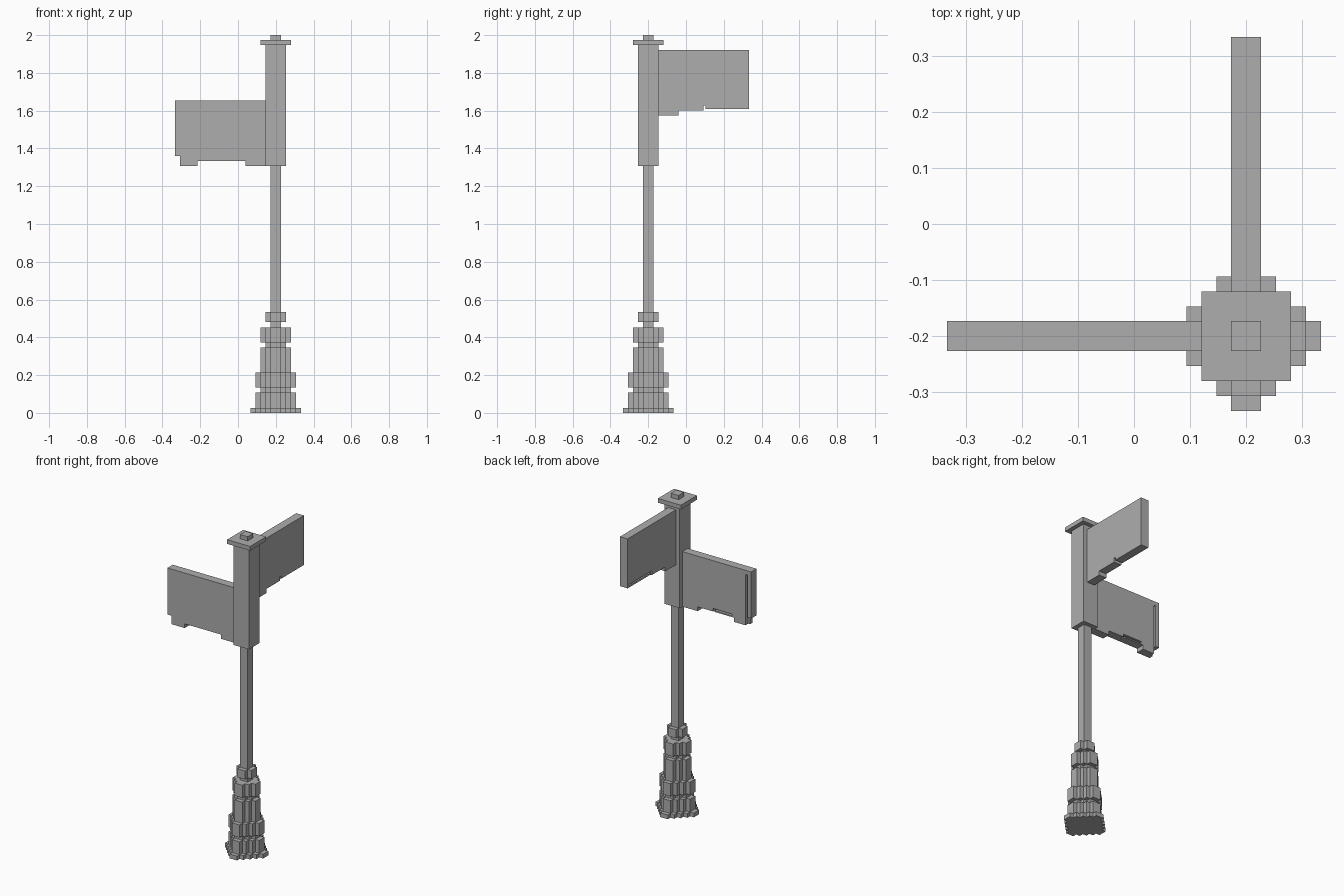
import bpy, bmesh
from mathutils import Vector

U = 2 / 75                              # one building block
AXIS = Vector((7.5, -7.5, 0))           # post position, in blocks
UP = Vector((0, 0, 1))

cube = bpy.data.objects.get("Cube")
if cube:
    bpy.data.objects.remove(cube)

grey = bpy.data.materials.new("plain_grey")
grey.use_nodes = True
grey.diffuse_color = (0.42, 0.42, 0.42, 1)
grey.node_tree.nodes["Principled BSDF"].inputs["Base Color"].default_value = grey.diffuse_color


def prism(name, outline, a, b, normal, start, end):
    """Extrude an outline, drawn on axes a and b, along normal."""
    bm = bmesh.new()
    verts = [bm.verts.new((AXIS + a * p + b * q + normal * start) * U) for p, q in outline]
    face = bm.faces.new(verts)
    new = bmesh.ops.extrude_face_region(bm, geom=[face])["geom"]
    bmesh.ops.translate(bm, vec=normal * (end - start) * U,
                        verts=[v for v in new if isinstance(v, bmesh.types.BMVert)])
    bmesh.ops.recalc_face_normals(bm, faces=bm.faces[:])
    mesh = bpy.data.meshes.new(name)
    bm.to_mesh(mesh)
    bm.free()
    mesh.materials.append(grey)
    obj = bpy.data.objects.new(name, mesh)
    bpy.context.collection.objects.link(obj)
    return obj


def diamond(r):
    """Stepped diamond plan, one block per step."""
    quarter = [(r, 1)]
    for i in range(1, r):
        quarter += [(r - i, i), (r - i, i + 1)]
    points = []
    for _ in range(4):
        points += quarter
        quarter = [(-y, x) for x, y in quarter]
    return points


def square(r):
    return [(r, r), (-r, r), (-r, -r), (r, -r)]


X, Y = Vector((1, 0, 0)), Vector((0, 1, 0))

# Stepped pedestal: radius, bottom, top
for name, r, low, high in [
        ("base_plate", 5, 0, 1), ("base_drum", 4, 1, 4), ("base_neck", 3, 4, 5),
        ("lower_ring", 4, 5, 8), ("pedestal_shaft", 3, 8, 13), ("pedestal_neck", 2, 13, 14),
        ("upper_ring", 3, 14, 17), ("collar", 2, 18, 20)]:
    prism(name, diamond(r), X, Y, UP, low, high)

# Post, thick head, cap and finial
for name, r, low, high in [("post", 1, 17, 49), ("post_head", 2, 49, 73),
                           ("cap", 3, 73, 74), ("finial", 1, 74, 75)]:
    prism(name, square(r), X, Y, UP, low, high)

# Right sign: plain front layer and grooved back layer
inner = [(2, 49), (6, 49), (6, 50)]
outer = [(19, 51), (20, 51), (20, 62), (2, 62)]
tab = [(15.5, 50), (15.5, 49)]
lip = [(10, 50), (10, 50.7), (15, 50.7), (15, 50.3), (10.4, 50.3), (10.4, 50)]
groove = [(18.5, 49), (18.5, 61), (19, 61)]
prism("right_sign_front", inner + tab + [(19, 49)] + outer, -X, UP, Y, -1, 0)
prism("right_sign_back", inner + lip + tab + groove + outer, -X, UP, Y, 0, 1)

# Rear sign: thin lower lip, with a slot above it on one side
inner = [(2, 59), (6, 59), (6, 60), (11, 60), (11, 61)]
outer = [(11.4, 60.3), (20, 60.3), (20, 72), (2, 72)]
slot = [(19.5, 61), (19.5, 60.7), (11.4, 60.7)]
prism("rear_sign_left_layer", inner + [(11.4, 61)] + outer, Y, UP, X, 0, 1)
prism("rear_sign_right_layer", inner + slot + outer, Y, UP, X, -1, 0)
